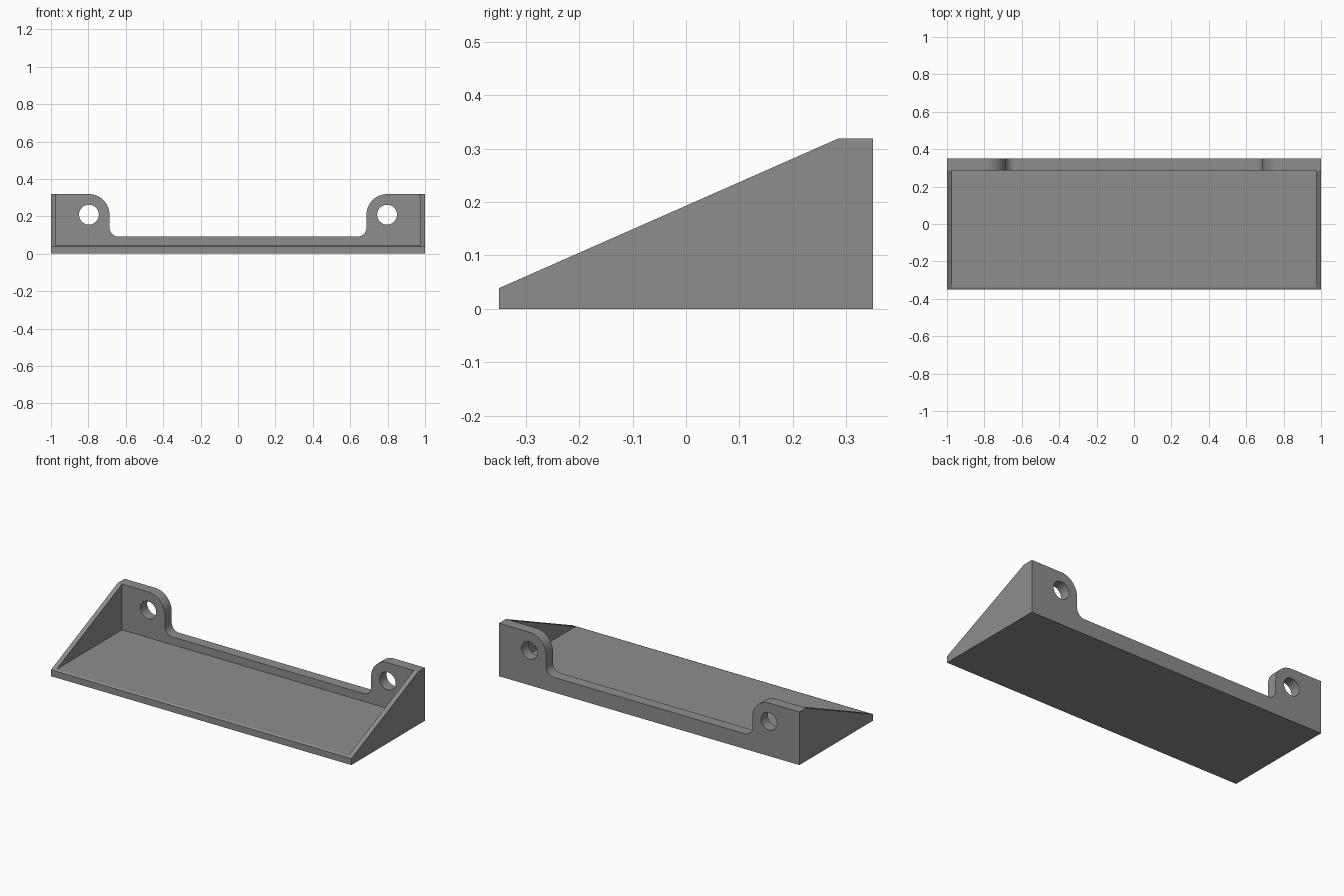
import bpy, bmesh, math
from mathutils import Vector

if "Cube" in bpy.data.objects:
    bpy.data.objects.remove(bpy.data.objects["Cube"])

grey = bpy.data.materials.new("grey")
grey.diffuse_color = (0.27, 0.27, 0.27, 1)
grey.use_nodes = True
grey.node_tree.nodes["Principled BSDF"].inputs["Base Color"].default_value = grey.diffuse_color


def prism(name, points, direction):
    """Extrude a flat outline along a direction into a solid object."""
    bm = bmesh.new()
    face = bm.faces.new([bm.verts.new(p) for p in points])
    ext = bmesh.ops.extrude_face_region(bm, geom=[face])
    moved = [g for g in ext["geom"] if isinstance(g, bmesh.types.BMVert)]
    bmesh.ops.translate(bm, verts=moved, vec=Vector(direction))
    bmesh.ops.recalc_face_normals(bm, faces=bm.faces)
    mesh = bpy.data.meshes.new(name)
    bm.to_mesh(mesh)
    bm.free()
    mesh.materials.append(grey)
    obj = bpy.data.objects.new(name, mesh)
    bpy.context.collection.objects.link(obj)
    return obj


def arc(cx, cz, r, a0, a1, n):
    """Points on an arc in the x-z plane, angles in degrees."""
    angles = [math.radians(a0 + (a1 - a0) * i / n) for i in range(n + 1)]
    return [(cx + r * math.cos(a), cz + r * math.sin(a)) for a in angles]


# Sloped wedge body
side = [(-0.35, 0), (0.35, 0), (0.35, 0.319), (0.285, 0.319), (-0.35, 0.039)]
tray = prism("bracket_tray", [(-1, y, z) for y, z in side], (2, 0, 0))

# Tray hollow between the two side walls, floor and back wall
hollow = [(-0.5, 0.044), (0.285, 0.044), (0.285, 0.6), (-0.5, 0.6)]
cutters = [prism("hollow_cutter", [(-0.972, y, z) for y, z in hollow], (1.944, 0, 0))]

# Back wall opening, leaving two rounded lugs
EDGE, LUG, FILLET, LOW = 0.687, 0.11, 0.05, 0.091
half = arc(EDGE - FILLET, LOW + FILLET, FILLET, -90, 0, 10)
half += arc(EDGE + LUG, 0.319 - LUG, LUG, 180, 90, 16)
half.append((EDGE + LUG, 0.5))
outline = half + [(-x, z) for x, z in reversed(half)]
cutters.append(prism("opening_cutter", [(x, 0.2, z) for x, z in outline], (0, 0.3, 0)))

# Screw holes through the lugs
for s in (-1, 1):
    ring = arc(s * (EDGE + LUG), 0.209, 0.053, 0, 360, 32)[:-1]
    cutters.append(prism("hole_cutter", [(x, 0.2, z) for x, z in ring], (0, 0.3, 0)))

bpy.context.view_layer.objects.active = tray
tray.select_set(True)
for cutter in cutters:
    mod = tray.modifiers.new("cut", "BOOLEAN")
    mod.operation = "DIFFERENCE"
    mod.solver = "EXACT"
    mod.object = cutter
    bpy.ops.object.modifier_apply(modifier=mod.name)
    bpy.data.objects.remove(cutter)

bpy.ops.object.shade_smooth_by_angle(angle=math.radians(20))
